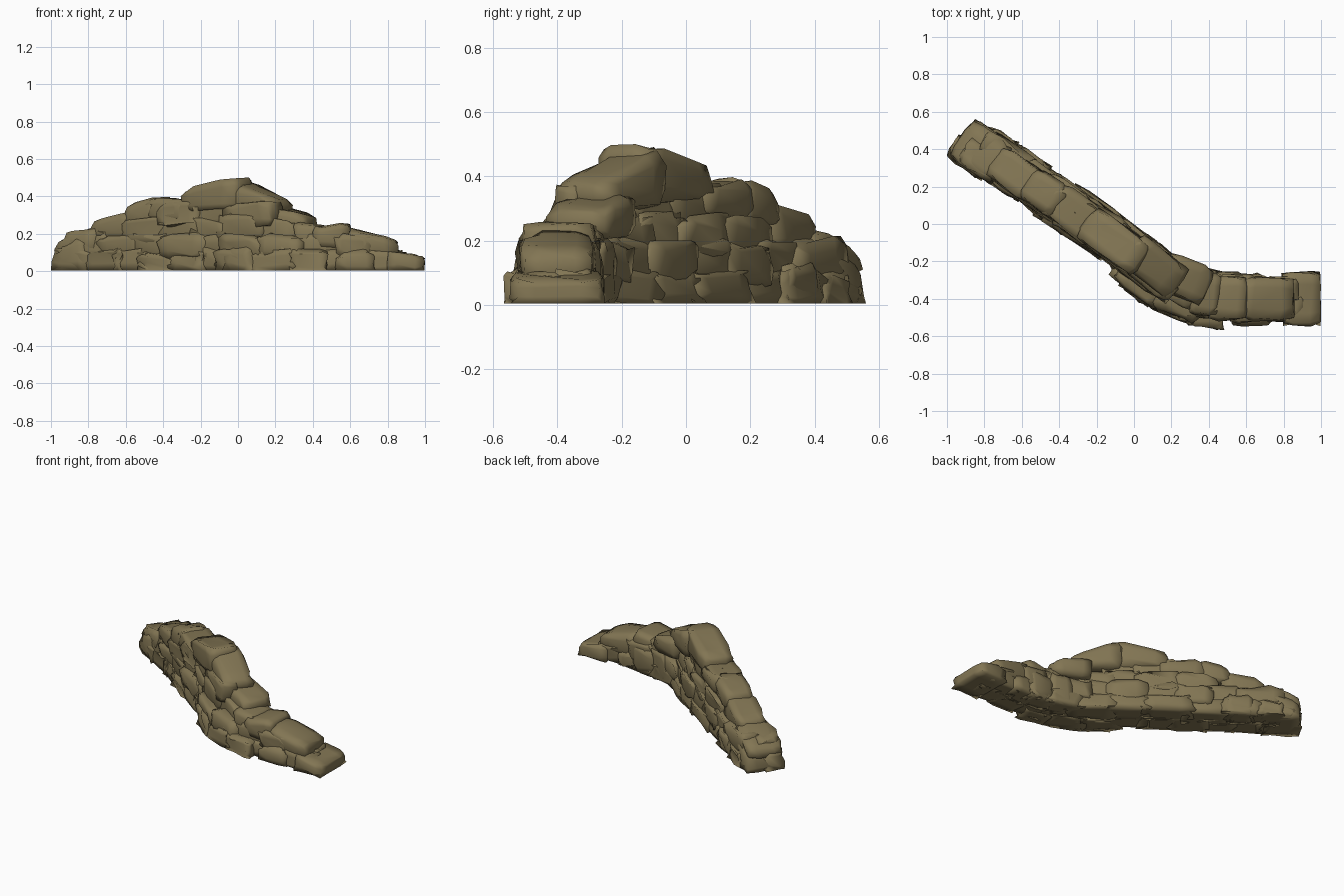
import bpy, bmesh, math, random
from mathutils import Vector

if "Cube" in bpy.data.objects:
    bpy.data.objects.remove(bpy.data.objects["Cube"])

random.seed(11)

mat = bpy.data.materials.new("olive brown stone")
mat.diffuse_color = (0.225, 0.18, 0.088, 1)
mat.use_nodes = True
mat.node_tree.nodes["Principled BSDF"].inputs["Base Color"].default_value = mat.diffuse_color

# wall centre line in plan, and skyline height along x
PATH = [(-1.1, .575), (-.85, .41), (-.6, .243), (-.4, .115), (-.2, -.025), (0, -.17),
        (.12, -.275), (.25, -.36), (.42, -.40), (.6, -.40), (1.1, -.40)]
SKY = [(-1, .0), (-.96, .10), (-.88, .20), (-.74, .235), (-.55, .32), (-.45, .37), (-.25, .38),
       (-.15, .48), (0, .5), (.17, .42), (.24, .34), (.33, .31), (.37, .26), (.57, .25),
       (.68, .215), (.82, .17), (.88, .11), (1, .07)]


def lerp(table, x):
    for (x0, y0), (x1, y1) in zip(table, table[1:]):
        if x <= x1:
            return y0 + (y1 - y0) * (x - x0) / (x1 - x0)
    return table[-1][1]


def stone(name, xa, xb, z0, z1, width, off=0.0, jit=.012, za=None, zb=None, tilt=0.0):
    """Rounded rough block lying along the wall from xa to xb; za/zb slope its top."""
    a = Vector((xa, lerp(PATH, xa), 0))
    b = Vector((xb, lerp(PATH, xb), 0))
    along = (b - a).normalized()
    side = Vector((-along.y, along.x, 0))
    mid, half = (a + b) / 2 + side * off, (b - a).length / 2
    za = z1 if za is None else za
    zb = z1 if zb is None else zb
    ground = z0 < .02
    bm = bmesh.new()
    bmesh.ops.create_cube(bm, size=2)
    bmesh.ops.subdivide_edges(bm, edges=bm.edges[:], cuts=2, use_grid_fill=True)
    for v in bm.verts:
        # chamfer: pull in whatever lies on two or three outer faces
        u, s, t = [math.copysign(1 if abs(c) > .9 else .5, c) for c in v.co]
        k = (1, 1, .92, .82)[sum(abs(c) > .9 for c in (u, s, t))]
        foot = ground and t < -.9
        if foot:
            k = .97
        u, s, t = u * k, s * k, t * (1 if foot else k)
        h = za + (zb - za) * (u + 1) / 2
        p = mid + along * (u * half) + side * (s * width / 2)
        p.z = z0 + (h - z0) * (t + 1) / 2 + (0 if foot else tilt * u)
        p += Vector([random.uniform(-jit, jit) for _ in range(3)])
        p.z = .004 if foot else max(p.z, .004)
        p.x = max(-1, min(1, p.x))
        v.co = p
    me = bpy.data.meshes.new(name)
    bm.to_mesh(me)
    bm.free()
    me.materials.append(mat)
    ob = bpy.data.objects.new(name, me)
    bpy.context.collection.objects.link(ob)
    bpy.context.view_layer.objects.active = ob
    ob.select_set(True)
    bpy.ops.object.shade_smooth_by_angle(angle=math.radians(100))
    ob.select_set(False)


# stacked courses: two staggered faces of stones, thinning upwards
COURSE = .088
for row in range(4):
    z0 = row * COURSE
    full = (.25, .235, .215, .195)[row]
    for sgn in (-1, 1):
        x = -.91 + (.05 if sgn > 0 else 0) + .05 * (row % 2)
        while x < .95:
            e = min(x + random.uniform(.13, .21), .98)
            room = min(lerp(SKY, x), lerp(SKY, e))
            if room > z0 + COURSE * 1.12 and e - x > .05:
                bulge = random.uniform(-.012, .014)
                if row < 2 and sgn < 0 and -.1 < x < .35:  # foot swells around the bend
                    bulge -= .03
                if row > 1 and .05 < x < .4:  # upper stones set back at the bend
                    bulge += .025
                w = full * .58
                stone("course_stone", x - .03, e + .03, max(z0 - .025, .004),
                      z0 + COURSE + random.uniform(.01, .035), w,
                      sgn * (full / 2 - w / 2) + bulge,
                      .015, tilt=random.uniform(-.015, .015))
            x = e

# capstones: xa, xb, bottom, top at left, top at right, width, sideways shift
CAPS = [(-.93, -.70, .09, .155, .25, .23, 0), (-.75, -.52, .17, .26, .33, .19, 0),
        (-.57, -.39, .24, .345, .405, .19, 0), (-.45, -.20, .26, .395, .375, .20, 0),
        (-.26, .04, .32, .43, .51, .20, 0), (-.03, .23, .30, .495, .38, .20, .02),
        (.14, .37, .21, .36, .30, .21, .05), (.31, .46, .13, .27, .245, .23, .01),
        (.40, .60, .12, .24, .262, .235, 0), (.57, .86, .07, .24, .16, .225, 0)]
for xa, xb, z, za, zb, w, off in CAPS:
    stone("capstone", xa, xb, z, zb, w, off, .009, za, zb)

# low stones closing both ends, and a few leaning against the faces
stone("right_end_stone", .79, 1.0, .004, .10, .285, 0, .008, .115, .075)
stone("left_end_stone", -.925, -.74, .004, .16, .25, 0, .010, .11, .20)
for xa, xb, z1, off in [(.02, .17, .13, -.10), (.16, .32, .15, -.08), (.30, .50, .11, -.10),
                        (.26, .42, .20, .08), (.40, .60, .18, .065), (-.84, -.70, .09, .08),
                        (-.68, -.54, .13, .075)]:
    stone("foot_stone", xa, xb, .004, z1, .13, off, .015)
